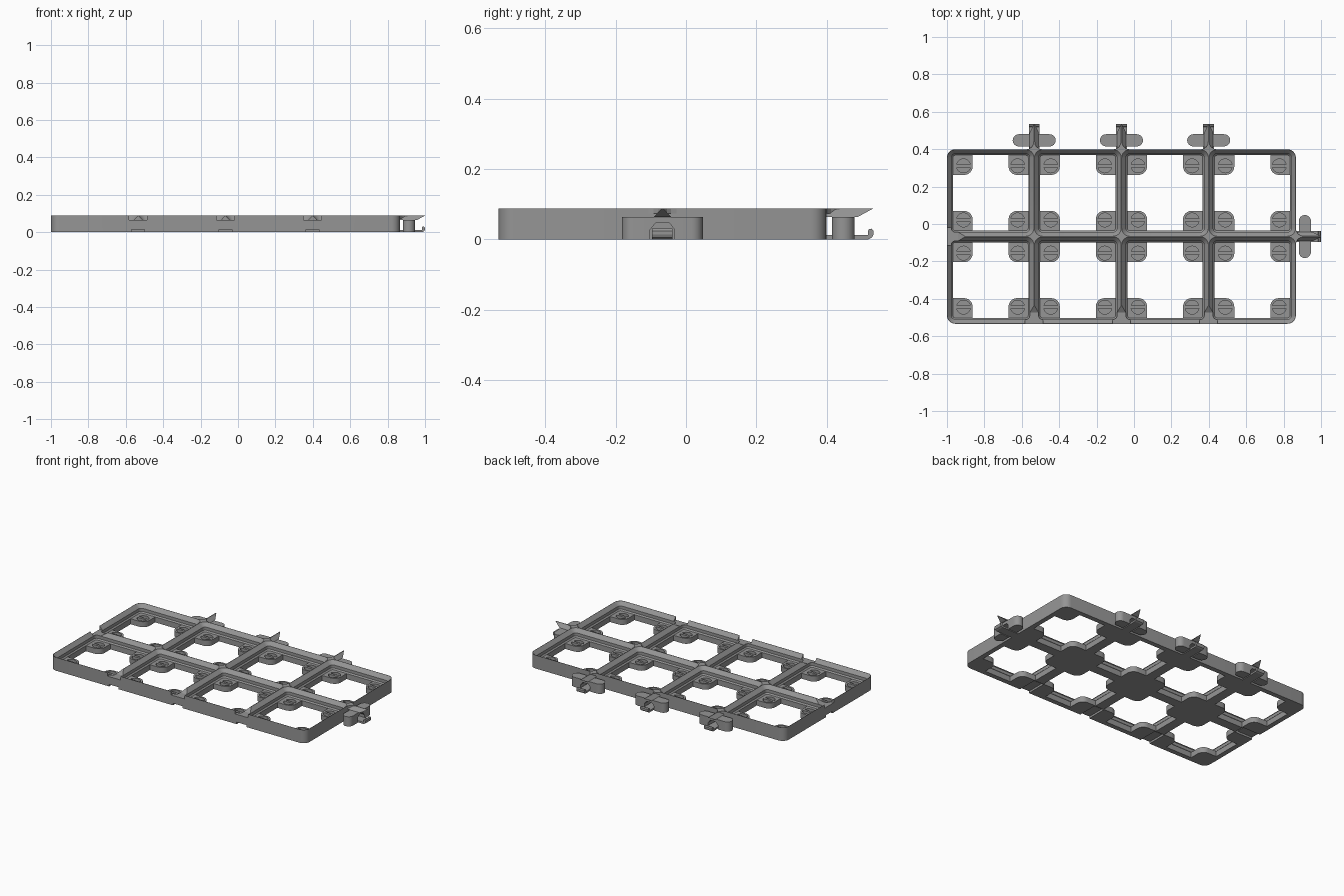
import bpy, bmesh, math
from mathutils import Vector

if "Cube" in bpy.data.objects:
    bpy.data.objects.remove(bpy.data.objects["Cube"])

P = 0.4664                      # cell pitch
X0, Y0 = -1.0, -0.5334          # front left corner of the grid
H, PAD = 0.088, 0.036           # total height, corner pad height
NX, NY = 4, 2
CELLS = [(X0 + P * (i + .5), Y0 + P * (j + .5)) for i in range(NX) for j in range(NY)]

gray = bpy.data.materials.new("mid gray")
gray.diffuse_color = (0.3, 0.3, 0.3, 1)
gray.use_nodes = True
gray.node_tree.nodes["Principled BSDF"].inputs["Base Color"].default_value = gray.diffuse_color


def loft(bm, rings):
    """Closed solid through rings of equal point count."""
    vs = [[bm.verts.new(p) for p in r] for r in rings]
    n = len(vs[0])
    for a, b in zip(vs, vs[1:]):
        for i in range(n):
            bm.faces.new((a[i], a[(i + 1) % n], b[(i + 1) % n], b[i]))
    bm.faces.new(vs[0][::-1])
    bm.faces.new(vs[-1])


def make(name, bm):
    bmesh.ops.recalc_face_normals(bm, faces=bm.faces)
    me = bpy.data.meshes.new(name)
    bm.to_mesh(me)
    bm.free()
    me.materials.append(gray)
    ob = bpy.data.objects.new(name, me)
    bpy.context.collection.objects.link(ob)
    return ob


def smooth(ob):
    bpy.ops.object.select_all(action='DESELECT')
    ob.select_set(True)
    bpy.context.view_layer.objects.active = ob
    bpy.ops.object.shade_smooth_by_angle(angle=math.radians(25))


def cut(ob, bm):
    tool = make("cutter", bm)
    tool.hide_render = True
    mod = ob.modifiers.new("cut", 'BOOLEAN')
    mod.operation, mod.solver, mod.object = 'DIFFERENCE', 'EXACT', tool
    dg = bpy.context.evaluated_depsgraph_get()
    me = bpy.data.meshes.new_from_object(ob.evaluated_get(dg))
    ob.modifiers.clear()
    ob.data = me
    bpy.data.objects.remove(tool)


def rounded(cx, cy, hx, hy, r, z, n=6):
    """Rounded rectangle ring."""
    pts = []
    for k, (sx, sy) in enumerate(((1, 1), (-1, 1), (-1, -1), (1, -1))):
        for i in range(n + 1):
            a = math.pi / 2 * (k + i / n)
            pts.append(Vector((cx + sx * (hx - r) + r * math.cos(a),
                               cy + sy * (hy - r) + r * math.sin(a), z)))
    return pts


# Grid slab
gx, gy = X0 + NX * P / 2, Y0 + NY * P / 2
bm = bmesh.new()
loft(bm, [rounded(gx, gy, NX * P / 2, NY * P / 2, 0.0444, z) for z in (0, H)])
grid = make("grid_frame", bm)

# Stepped cell pockets: (z, inset, corner radius)
STEPS = ((PAD, .0317, .0128), (.044, .0239, .0205), (.064, .0239, .0205),
         (H, .0015, .043), (.12, .0015, .043))
bm = bmesh.new()
for cx, cy in CELLS:
    loft(bm, [rounded(cx, cy, P / 2 - d, P / 2 - d, r, z) for z, d, r in STEPS])
cut(grid, bm)

# Through openings that leave a rounded pad in each corner
b, c, r = P / 2 - .0317, P / 2 - .137, .045
quarter = [(b, -c), (b, c)]
quarter = [(b, c)] + [(c + r - r * math.sin(t), c + r - r * math.cos(t))
                      for t in [math.pi / 2 * i / 6 for i in range(7)]] + [(c, b)]
plus = []
for k in range(4):
    ca, sa = round(math.cos(k * math.pi / 2)), round(math.sin(k * math.pi / 2))
    plus += [(x * ca - y * sa, x * sa + y * ca) for x, y in quarter]
bm = bmesh.new()
for cx, cy in CELLS:
    loft(bm, [[Vector((cx + x, cy + y, z)) for x, y in plus] for z in (-.02, .05)])
cut(grid, bm)

# Round pad sockets, each split by a bar
R, BAR, OFF = .037, .008, P / 2 - .0885
a0 = math.asin(BAR / R)
half = [(R * math.cos(a0 + (math.pi - 2 * a0) * i / 12),
         R * math.sin(a0 + (math.pi - 2 * a0) * i / 12)) for i in range(13)]
bm = bmesh.new()
for cx, cy in CELLS:
    for sx in (-1, 1):
        for sy in (-1, 1):
            for s in (-1, 1):
                loft(bm, [[Vector((cx + sx * OFF + x, cy + sy * OFF + s * y, z))
                           for x, y in half] for z in (.014, .05)])
cut(grid, bm)


# Local frames: u runs along the edge, d runs across it, z is up
def frame_y(x, y):
    return lambda u, d, z: Vector((x + u, y + d, z))


def frame_x(x, y):
    return lambda u, d, z: Vector((x + d, y - u, z))


JOINTS_X = [X0 + P * i for i in range(1, NX)]
JOINTS_Y = [Y0 + P * j for j in range(1, NY)]
sockets = [frame_y(x, Y0) for x in JOINTS_X] + [frame_x(X0, y) for y in JOINTS_Y]
clips = [frame_y(x, Y0 + NY * P) for x in JOINTS_X] + [frame_x(X0 + NX * P, y) for y in JOINTS_Y]


def strip(bm, f, profile, w):
    """Profile in (d, z) extruded over the width."""
    loft(bm, [[f(u, d, z) for d, z in profile] for u in (-w, w)])


# Ramped notches in the front and left rims, and latch slots below them
bm = bmesh.new()
for f in sockets:
    strip(bm, f, ((-.02, .0645), (.06, .0645), (.1, .09), (.1, .12), (-.02, .12)), .048)
cut(grid, bm)
bm = bmesh.new()
for f in sockets:
    strip(bm, f, ((-.02, -.02), (.134, -.02), (.134, .033), (.115, .033),
                  (.115, .013), (-.02, .013)), .035)
cut(grid, bm)
smooth(grid)

# Clips on the back and right edges
for n, f in enumerate(clips, 1):
    # ridge tongue with an undercut tip
    bm = bmesh.new()
    loft(bm, [[f(-.024, e, .064), f(.024, e, .064), f(.002, t, H), f(-.002, t, H)]
              for e, t in ((-.015, -.015), (.09, .134))])
    # concave gusset against the rim
    side = [(.044, -.001), (.025, .004), (.013, .013), (.005, .025), (.002, .044)]
    star = side + [(-u, d) for u, d in side[::-1]]
    loft(bm, [[f(u, d, z) for u, d in star] for z in (.074, H)])
    make(f"clip_ridge_{n}", bm)

    # rounded wings joined by a bridge over the latch
    bm = bmesh.new()
    mid, rad, end = .048, .0325, .115
    for s in (-1, 1):
        wing = [(s * .035, mid + rad), (s * .035, mid - rad)]
        for i in range(13):
            t = -math.pi / 2 + math.pi * i / 12
            wing.append((s * (end - rad + rad * math.cos(t)), mid + rad * math.sin(t)))
        loft(bm, [[f(u, d, z) for u, d in wing] for z in (0, .064)])
    arch = ((.035, .027), (.02, .046), (-.02, .046), (-.035, .027), (-.035, .064), (.035, .064))
    loft(bm, [[f(u, d, z) for u, z in arch] for d in (mid - rad, mid + rad)])
    smooth(make(f"clip_wings_{n}", bm))

    # spring latch with an upturned hook
    bm = bmesh.new()
    strip(bm, f, ((-.005, 0), (.12, 0), (.13, .005), (.134, .014), (.134, .024), (.129, .03),
                  (.121, .029), (.118, .024), (.118, .012), (-.005, .012)), .029)
    make(f"clip_latch_{n}", bm)
